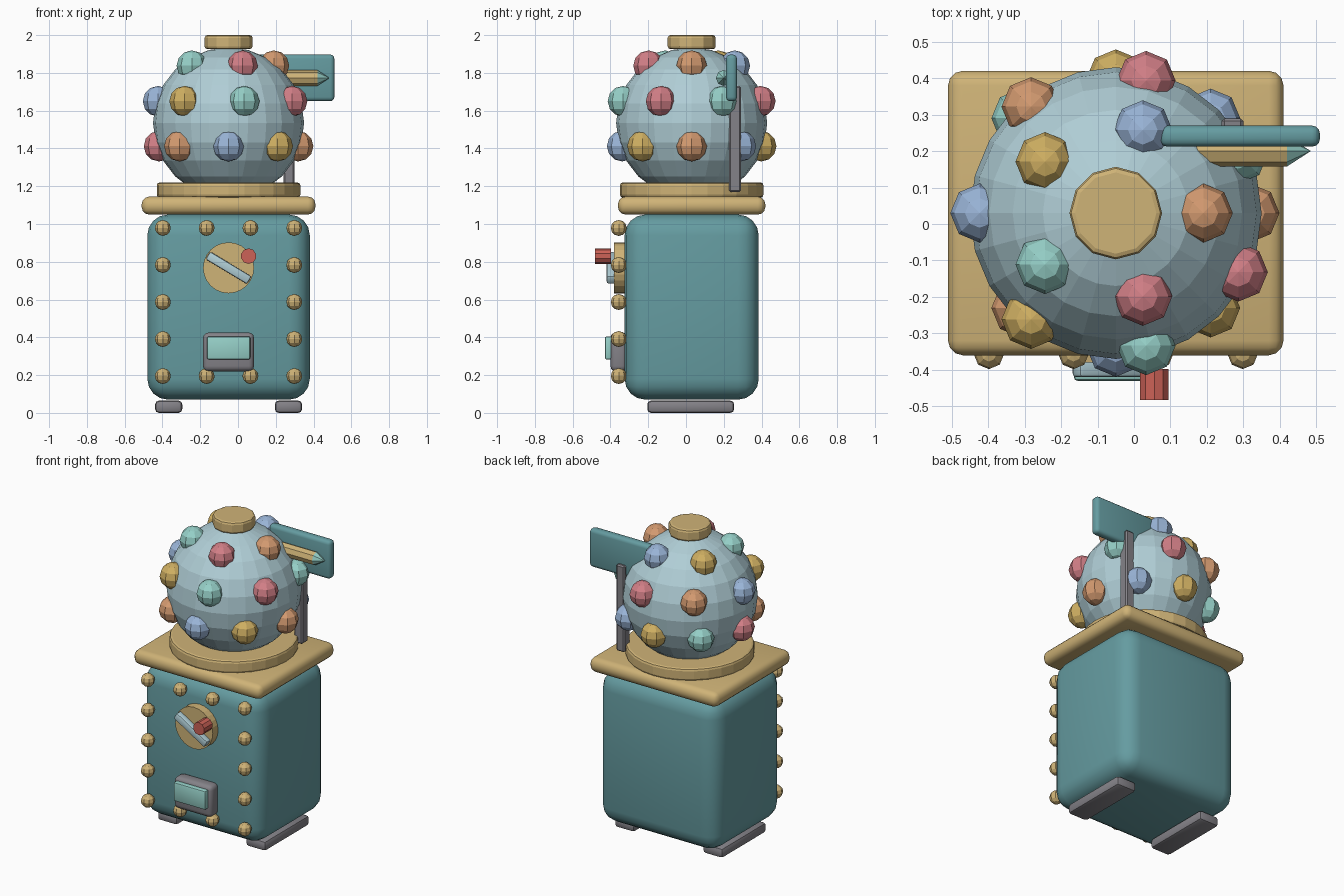
import bpy, math
from mathutils import Vector

if "Cube" in bpy.data.objects:
    bpy.data.objects.remove(bpy.data.objects["Cube"])

CX, CY = -0.05, 0.03          # centre axis of the machine


def material(name, hexcode):
    def lin(c):
        c /= 255
        return c / 12.92 if c <= 0.04045 else ((c + 0.055) / 1.055) ** 2.4
    m = bpy.data.materials.new(name)
    m.diffuse_color = [lin(int(hexcode[i:i + 2], 16)) for i in (0, 2, 4)] + [1]
    m.use_nodes = True
    m.node_tree.nodes["Principled BSDF"].inputs["Base Color"].default_value = m.diffuse_color
    return m


teal = material("teal_paint", "659CA1")
gold = material("gold_trim", "CFB377")
glass = material("pale_blue", "B0CED6")
grey = material("grey_metal", "848288")
red = material("red_knob", "CC6257")
candy = [material(n, h) for n, h in (
    ("candy_orange", "D39A70"), ("candy_blue", "9AB5D8"), ("candy_yellow", "CFAF62"),
    ("candy_mint", "96D0C8"), ("candy_pink", "D27F87"))]
mint = candy[3]


def finish(name, mat, bevel=0, segments=2, smooth=True):
    ob = bpy.context.object
    ob.name = name
    ob.data.materials.append(mat)
    if bevel:
        bpy.ops.object.transform_apply(location=False, rotation=False, scale=True)
        mod = ob.modifiers.new("rounded", 'BEVEL')
        mod.width, mod.segments = bevel, segments
        mod.limit_method, mod.angle_limit = 'ANGLE', math.radians(40)
        bpy.ops.object.modifier_apply(modifier=mod.name)
    if smooth:
        bpy.ops.object.shade_smooth_by_angle(angle=math.radians(35))
    return ob


def box(name, mat, x, y, z, bevel=0.02, segments=2, turn=0):
    """Rounded box from its (min, max) on each axis, turned about y."""
    lo, hi = Vector((x[0], y[0], z[0])), Vector((x[1], y[1], z[1]))
    bpy.ops.mesh.primitive_cube_add(size=1, location=(lo + hi) / 2, rotation=(0, turn, 0))
    bpy.context.object.scale = hi - lo
    return finish(name, mat, bevel, segments)


def cylinder(name, mat, loc, r, depth, sides, rot=(0, 0, 0), bevel=0):
    bpy.ops.mesh.primitive_cylinder_add(vertices=sides, radius=r, depth=depth,
                                        location=loc, rotation=rot)
    return finish(name, mat, bevel, smooth=False)


def ball(name, mat, loc, r, seg=8, rings=6):
    bpy.ops.mesh.primitive_uv_sphere_add(segments=seg, ring_count=rings, radius=r, location=loc)
    return finish(name, mat, smooth=False)


# cabinet, feet and trim
box("cabinet", teal, (-0.48, 0.38), (-0.325, 0.385), (0.07, 1.05), 0.11, 4)
for side, x in (("left", -0.367), ("right", 0.267)):
    box("foot_" + side, grey, (x - 0.072, x + 0.072), (-0.205, 0.255), (0, 0.065))
box("top_plate", gold, (-0.51, 0.41), (-0.36, 0.42), (1.05, 1.145), 0.04, 3)
cylinder("globe_collar", gold, (CX, CY, 1.18), 0.38, 0.08, 28, bevel=0.015)

# globe and lid
globe = Vector((CX, CY, 1.535))
ball("globe", glass, globe, 0.4, 24, 12)
cylinder("lid", gold, (CX, CY, 1.963), 0.127, 0.075, 12, bevel=0.015)

# candy balls in three rows, cycling through the five colours
n = 0
for count, radius, z in ((8, 0.368, 1.412), (7, 0.373, 1.65), (5, 0.24, 1.838)):
    for i in range(count):
        a = math.tau * i / count
        if count == 7:
            a += math.pi / 7
        ball(f"candy_ball_{n}", candy[n % 5],
             (CX + radius * math.cos(a), CY + radius * math.sin(a), z), 0.081)
        n += 1

# rivets framing the front panel
spots = [(x, 0.195 + 0.196 * i) for x in (-0.398, 0.298) for i in range(5)]
spots += [(x, z) for x in (-0.166, 0.066) for z in (0.195, 0.979)]
for i, (x, z) in enumerate(spots):
    ball(f"rivet_{i}", gold, (x, -0.356, z), 0.042)

# coin dial with crank and knob
facing = (math.pi / 2, 0, 0)
cylinder("dial", gold, (CX, -0.35, 0.768), 0.135, 0.06, 24, facing)
box("crank", glass, (CX - 0.128, CX + 0.128), (-0.42, -0.375), (0.744, 0.792), 0.01, 2,
    math.radians(31))
cylinder("crank_knob", red, (0.056, -0.44, 0.83), 0.041, 0.085, 10, facing)

# delivery chute
box("chute_frame", grey, (-0.185, 0.085), (-0.40, -0.31), (0.22, 0.425), 0.028, 3)
box("chute_door", mint, (-0.165, 0.065), (-0.43, -0.39), (0.283, 0.405), 0.01)

# sign on a post with a pointer
box("sign_post", grey, (0.24, 0.30), (0.228, 0.29), (1.17, 1.73), 0.008, 1)
box("sign_board", teal, (0.07, 0.51), (0.212, 0.27), (1.65, 1.897), 0.022, 3)
along = (0, math.pi / 2, 0)
cylinder("pointer_shaft", gold, (0.28, 0.2, 1.773), 0.042, 0.28, 8, along)
bpy.ops.mesh.primitive_cone_add(vertices=8, radius1=0.042, depth=0.065,
                                location=(0.4525, 0.2, 1.773), rotation=along)
finish("pointer_tip", mint, smooth=False)
